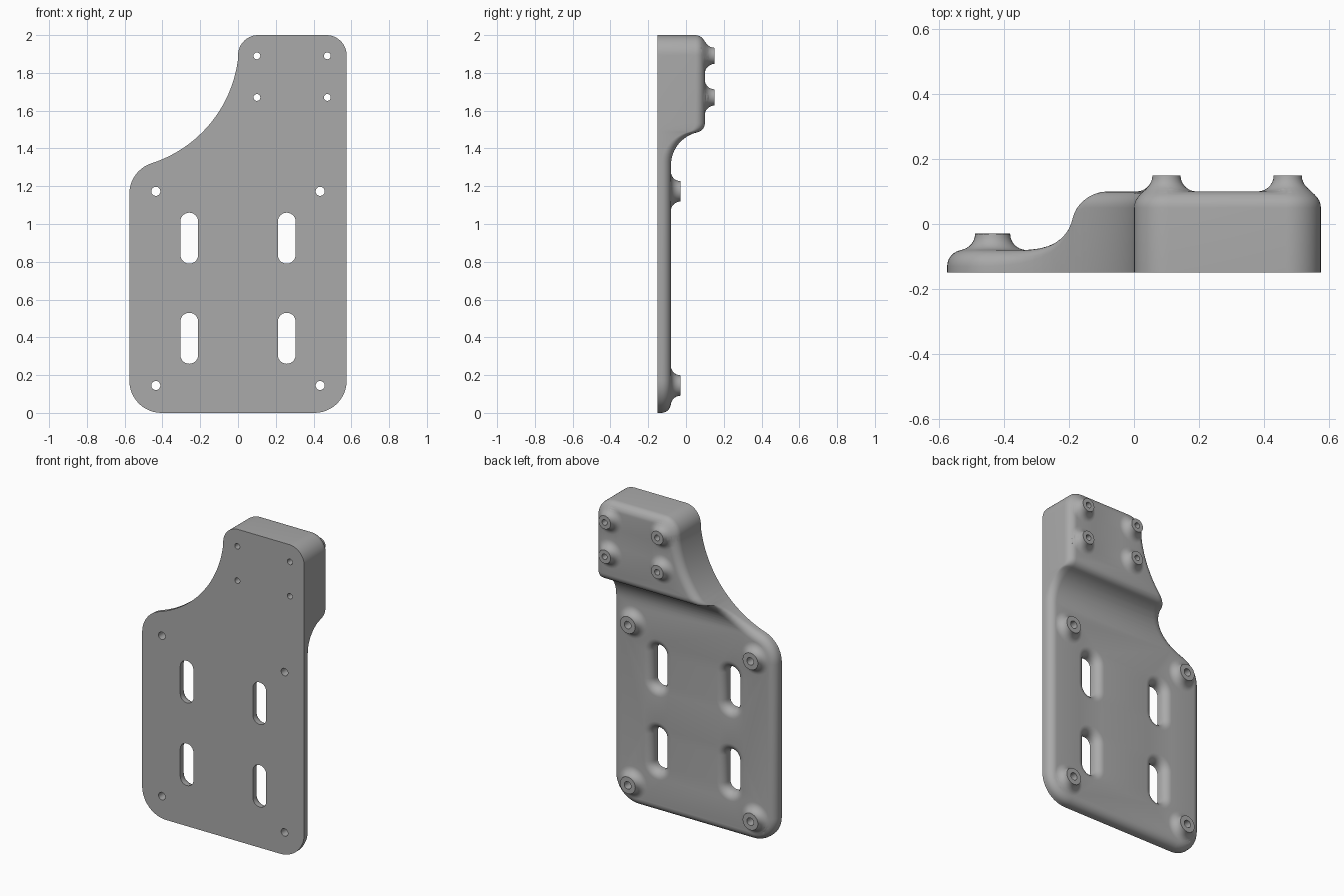
import bpy, bmesh
from math import sin, cos, pi, radians, degrees, atan2, sqrt
from mathutils import Vector
from mathutils.geometry import delaunay_2d_cdt, intersect_point_line

if "Cube" in bpy.data.objects:
    bpy.data.objects.remove(bpy.data.objects["Cube"], do_unlink=True)

# Main dimensions
FRONT, PLATE, BLOCK = -0.15, -0.08, 0.10
HALF, TOP = 0.575, 2.0
ROUND = 0.05                      # edge rounding and boss flare
COVE = BLOCK - PLATE              # large hollow between plate and block
COVE_Z = 1.31
LIP_Z = COVE_Z + sqrt((COVE + ROUND) ** 2 - ROUND ** 2)
MEET = COVE / (COVE + ROUND)
MEET_Z = COVE_Z + (LIP_Z - COVE_Z) * MEET
OFFSETS = [ROUND * (1 - cos(pi / 2 * i / 7)) for i in range(8)]

# (x, z, top radius, hole radius) of each screw boss
BOSSES = [(x, z, 0.054, 0.024) for x in (-0.435, 0.435) for z in (0.145, 1.173)]
BOSSES += [(x, z, 0.043, 0.018) for x in (0.10, 0.473) for z in (1.67, 1.89)]
SLOTS = [(x, z) for x in (-0.258, 0.258) for z in (0.395, 0.925)]


def arc(cx, cz, r, a0, a1, n):
    """Points on an arc, angles in degrees."""
    angles = [radians(a0 + (a1 - a0) * i / n) for i in range(n + 1)]
    return [Vector((cx + r * cos(a), cz + r * sin(a))) for a in angles]


def circle(cx, cz, r):
    return arc(cx, cz, r, 0, 360, 32)[:-1]


def slot(cx, cz, r):
    return arc(cx, cz + 0.088, r, 0, 180, 14) + arc(cx, cz - 0.088, r, 180, 360, 14)


def outline(d):
    """Plate silhouette, moved inward by d."""
    big, small, sweep = 0.17, 0.107, 0.665
    sx, sz = -0.66, 1.955
    cx, tx, tz = HALF - big, HALF - small, TOP - small
    drop = sqrt((sweep + big) ** 2 - (sx + cx) ** 2)
    a_top = degrees(atan2(tz - sz, small - sx))
    a_low = degrees(atan2(-drop, -cx - sx))
    pts = arc(-cx, big, big - d, 180, 270, 12)
    pts += arc(cx, big, big - d, 270, 360, 12)
    pts += arc(tx, tz, small - d, 0, 90, 12)
    pts += arc(small, tz, small - d, 90, 180 + a_top, 12)
    pts += arc(sx, sz, sweep + d, a_top, a_low, 24)[1:-1]
    pts += arc(-cx, sz - drop, big - d, 180 + a_low, 180, 10)
    return pts


def rounding(d):
    """Drop of a quarter-round at distance d from its edge."""
    d = min(max(d, 0), ROUND)
    return ROUND - sqrt(max(ROUND ** 2 - (ROUND - d) ** 2, 0))


def profile(z):
    """Back of the plate, hollow and block in side section."""
    if z < COVE_Z:
        return PLATE
    if z < MEET_Z:
        return BLOCK - sqrt(COVE ** 2 - (z - COVE_Z) ** 2)
    if z < LIP_Z:
        return BLOCK - ROUND + sqrt(max(ROUND ** 2 - (LIP_Z - z) ** 2, 0))
    return BLOCK


def segments(loop):
    return list(zip(loop, loop[1:] + loop[:1]))


# Edges that are rounded over, and plain drilled holes
rounded = segments(outline(0))
for s in SLOTS:
    rounded += segments(slot(*s, 0.047))
drilled = [e for x, z, top, hole in BOSSES for e in segments(circle(x, z, hole))]


def edge_distance(p):
    best = 1.0
    for a, b in rounded:
        q, t = intersect_point_line(p, a, b)
        q = a if t < 0 else b if t > 1 else q
        best = min(best, sqrt((p.x - q[0]) ** 2 + (p.y - q[1]) ** 2))
    return best


def back(p):
    y = profile(p.y) - rounding(edge_distance(p))
    for x, z, top, hole in BOSSES:
        y += rounding(sqrt((p.x - x) ** 2 + (p.y - z) ** 2) - top)
    return y


def solid(p):
    """True where the plate has material."""
    odd = False
    for a, b in rounded + drilled:
        if (a.y > p.y) != (b.y > p.y):
            if p.x < a.x + (p.y - a.y) / (b.y - a.y) * (b.x - a.x):
                odd = not odd
    return odd


# Contour lines that carry every curve of the plate
points, edges = [], []


def add_line(pts, closed=True):
    n, k = len(points), len(pts)
    points.extend(pts)
    edges.extend((n + i, n + (i + 1) % k) for i in range(k if closed else k - 1))


for d in OFFSETS:
    add_line(outline(d))
    for s in SLOTS:
        add_line(slot(*s, 0.047 + d))
    for x, z, top, hole in BOSSES:
        add_line(circle(x, z, top + d))
for x, z, top, hole in BOSSES:
    add_line(circle(x, z, hole))

# Level lines across the hollow and the lip of the block
start = atan2(MEET_Z - COVE_Z, sqrt(COVE ** 2 - (MEET_Z - COVE_Z) ** 2))
rows = [COVE_Z + COVE * sin(start * i / 12) for i in range(13)]
rows += [LIP_Z - ROUND * sin(start * i / 6) for i in range(6)]
for z in rows:
    add_line([Vector((-0.7, z)), Vector((0.7, z))], closed=False)

flat, _, tris, *_ = delaunay_2d_cdt(points, edges, [], 0, 1e-5)
tris = [t for t in tris if solid(sum((flat[i] for i in t), Vector((0, 0))) / len(t))]
used = sorted({i for t in tris for i in t})
index = {v: i for i, v in enumerate(used)}
tris = [[index[i] for i in t] for t in tris]
n = len(used)

# Front sheet, shaped back sheet and the walls between them
verts = [(flat[i].x, FRONT, flat[i].y) for i in used]
verts += [(flat[i].x, back(flat[i]), flat[i].y) for i in used]
faces = tris + [[i + n for i in reversed(t)] for t in tris]
sides = {(t[i], t[(i + 1) % len(t)]) for t in tris for i in range(len(t))}
faces += [(b, a, a + n, b + n) for a, b in sides if (b, a) not in sides]

mesh = bpy.data.meshes.new("mounting_plate")
mesh.from_pydata(verts, [], faces)
bm = bmesh.new()
bm.from_mesh(mesh)
bmesh.ops.recalc_face_normals(bm, faces=bm.faces)
bm.to_mesh(mesh)
bm.free()

# Single grey finish
grey = bpy.data.materials.new("grey")
grey.use_nodes = True
colour = (0.4, 0.4, 0.4, 1)
grey.diffuse_color = colour
grey.node_tree.nodes["Principled BSDF"].inputs["Base Color"].default_value = colour
mesh.materials.append(grey)

plate = bpy.data.objects.new("mounting_plate", mesh)
bpy.context.collection.objects.link(plate)
bpy.ops.object.select_all(action="DESELECT")
plate.select_set(True)
bpy.context.view_layer.objects.active = plate
bpy.ops.object.shade_smooth_by_angle(angle=radians(35))
